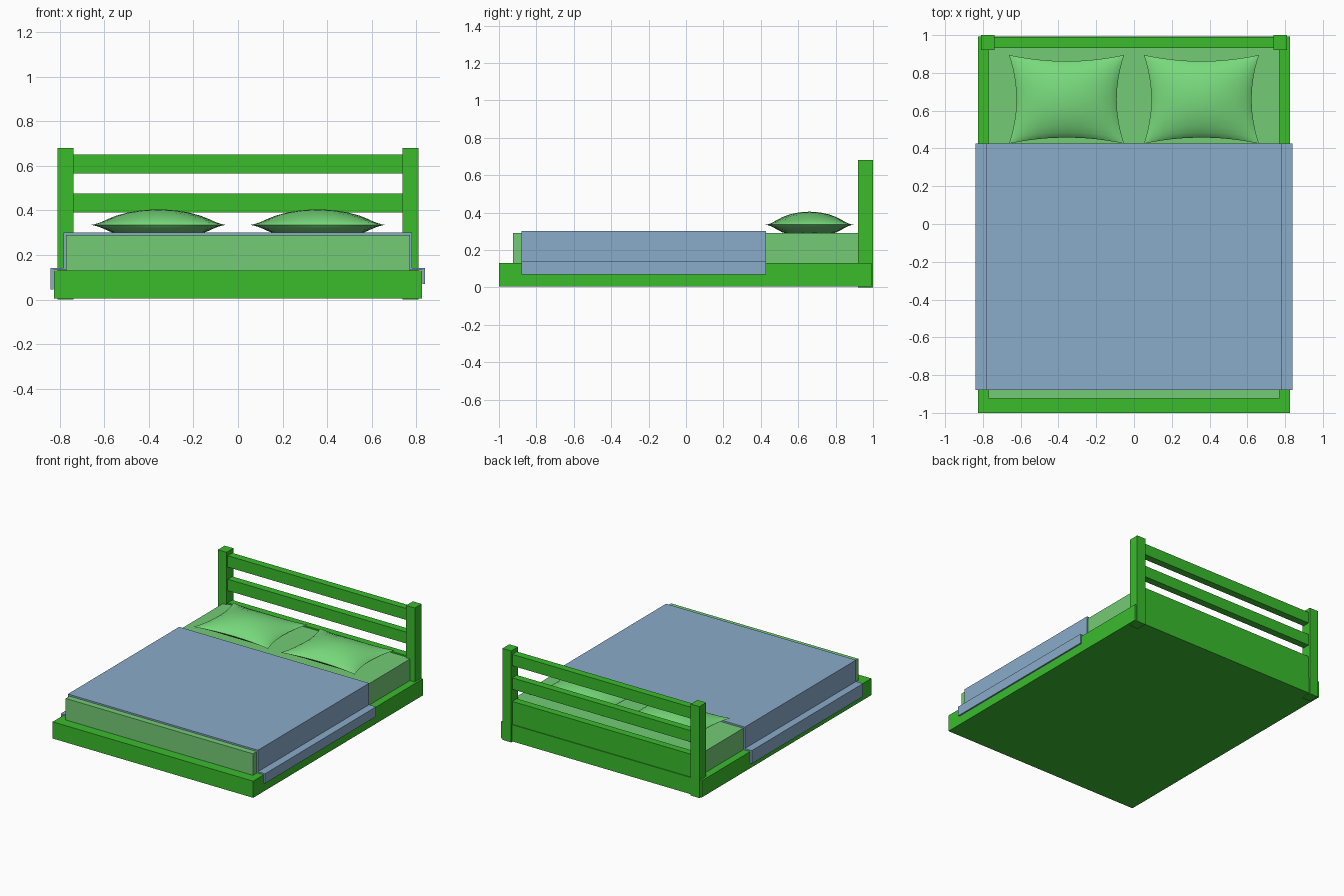
import bpy, bmesh, math

if "Cube" in bpy.data.objects:
    bpy.data.objects.remove(bpy.data.objects["Cube"])


def srgb(r, g, b):
    return tuple(((c / 255 + 0.055) / 1.055) ** 2.4 for c in (r, g, b)) + (1,)


def material(name, r, g, b):
    m = bpy.data.materials.new(name)
    m.diffuse_color = srgb(r, g, b)
    m.use_nodes = True
    m.node_tree.nodes["Principled BSDF"].inputs["Base Color"].default_value = m.diffuse_color
    return m


green = material("frame green", 58, 188, 44)
mint = material("mattress mint", 116, 204, 118)
light = material("pillow light green", 120, 218, 124)
blue = material("blanket blue", 138, 171, 202)


def finish(name, bm, mat):
    bmesh.ops.recalc_face_normals(bm, faces=bm.faces)
    me = bpy.data.meshes.new(name)
    bm.to_mesh(me)
    bm.free()
    me.materials.append(mat)
    ob = bpy.data.objects.new(name, me)
    bpy.context.collection.objects.link(ob)
    return ob


def box(name, x0, x1, y0, y1, z0, z1, mat):
    bm = bmesh.new()
    bmesh.ops.create_cube(bm, size=1)
    for v in bm.verts:
        v.co = (x1 if v.co.x > 0 else x0, y1 if v.co.y > 0 else y0, z1 if v.co.z > 0 else z0)
    return finish(name, bm, mat)


# Base and mattress
box("bed_base", -0.825, 0.825, -1.0, 0.993, 0.006, 0.13, green)
box("mattress", -0.77, 0.77, -0.925, 0.935, 0.12, 0.29, mint)

# Headboard: posts, two rails and a lower panel
for side, s in (("left", -1), ("right", 1)):
    a, b = sorted((s * 0.738, s * 0.81))
    box("post_" + side, a, b, 0.92, 1.0, 0.0, 0.68, green)
for name, z0, z1 in (("top_rail", 0.565, 0.65), ("middle_rail", 0.39, 0.475), ("lower_panel", 0.10, 0.30)):
    box(name, -0.745, 0.745, 0.933, 0.987, z0, z1, green)

# Blanket: stepped cross-section draped over mattress and base
section = [(-0.84, 0.045), (-0.84, 0.142), (-0.783, 0.142), (-0.783, 0.302),
           (0.78, 0.302), (0.78, 0.142), (0.838, 0.142), (0.838, 0.07),
           (0.827, 0.07), (0.827, 0.132), (0.769, 0.132), (0.769, 0.288),
           (-0.772, 0.288), (-0.772, 0.132), (-0.827, 0.132), (-0.827, 0.045)]
bm = bmesh.new()
face = bm.faces.new([bm.verts.new((x, -0.88, z)) for x, z in section])
ext = bmesh.ops.extrude_face_region(bm, geom=[face])
for v in ext["geom"]:
    if isinstance(v, bmesh.types.BMVert):
        v.co.y = 0.427
if not face.is_valid or len(bm.faces) < 18:
    bmesh.ops.holes_fill(bm, edges=bm.edges[:], sides=0)
finish("blanket", bm, blue)


# Pillows: pinched cushions, flattened where they rest
def pillow(name, cx, cy=0.66, n=12):
    bm = bmesh.new()
    for sign in (1, -1):
        grid = []
        for i in range(n + 1):
            row = []
            for j in range(n + 1):
                u, v = math.sin((i / n - 0.5) * math.pi), math.sin((j / n - 0.5) * math.pi)
                x = 0.305 * u * (1 - 0.13 * (1 - v * v))
                y = 0.235 * v * (1 - 0.14 * (1 - u * u))
                h = 0.07 * max(0, (1 - u * u) * (1 - v * v)) ** 0.75
                row.append(bm.verts.new((cx + x, cy + y, max(0.335 + sign * h, 0.286))))
            grid.append(row)
        for i in range(n):
            for j in range(n):
                bm.faces.new((grid[i][j], grid[i + 1][j], grid[i + 1][j + 1], grid[i][j + 1]))
    bmesh.ops.remove_doubles(bm, verts=bm.verts, dist=0.0005)
    ob = finish(name, bm, light)
    bpy.context.view_layer.objects.active = ob
    ob.select_set(True)
    bpy.ops.object.shade_smooth_by_angle(angle=math.radians(30))
    ob.select_set(False)


pillow("pillow_left", -0.357)
pillow("pillow_right", 0.357)
